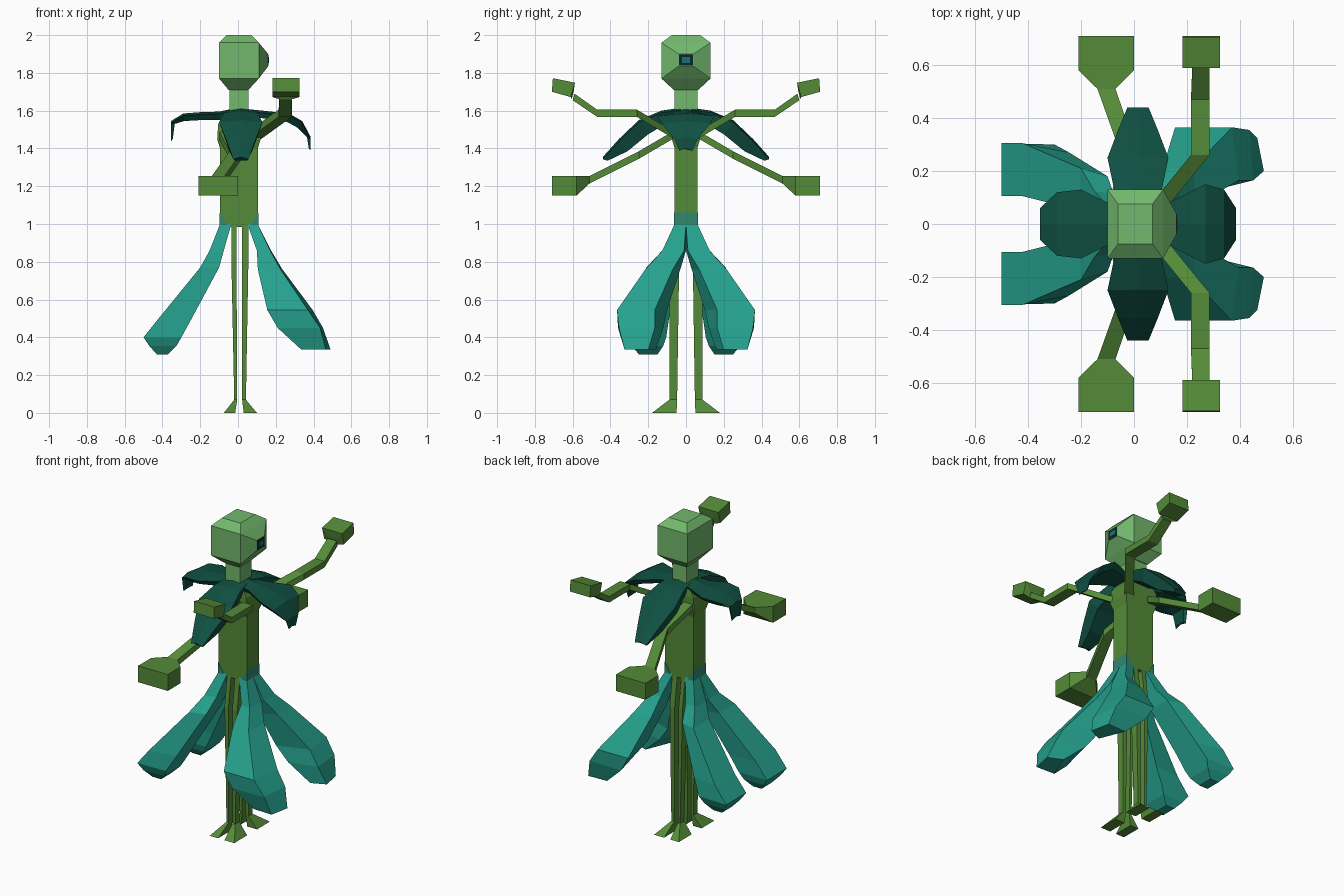
import bpy, bmesh
from mathutils import Vector

if "Cube" in bpy.data.objects:
    bpy.data.objects.remove(bpy.data.objects["Cube"])


def material(name, rgb):
    m = bpy.data.materials.new(name)
    m.diffuse_color = (*rgb, 1)
    m.use_nodes = True
    m.node_tree.nodes["Principled BSDF"].inputs["Base Color"].default_value = m.diffuse_color
    return m


PALE = material("pale green", (0.17, 0.48, 0.15))
STEM = material("stem green", (0.09, 0.26, 0.04))
TEAL = material("petal teal", (0.019, 0.36, 0.27))
DARK = material("leaf dark green", (0.005, 0.08, 0.055))
HIP = material("hip teal", (0.03, 0.25, 0.16))
EYE = material("eye dark", (0.002, 0.02, 0.025))
GLINT = material("eye teal", (0.01, 0.16, 0.18))


def finish(name, bm, *mats):
    bmesh.ops.recalc_face_normals(bm, faces=bm.faces)
    me = bpy.data.meshes.new(name)
    bm.to_mesh(me)
    bm.free()
    for m in mats:
        me.materials.append(m)
    ob = bpy.data.objects.new(name, me)
    bpy.context.collection.objects.link(ob)
    return ob


def loft_bm(rings):
    """Skin a list of equal-sized rings and cap both ends."""
    bm = bmesh.new()
    vs = [[bm.verts.new(p) for p in r] for r in rings]
    n = len(vs[0])
    for a, b in zip(vs, vs[1:]):
        for i in range(n):
            j = (i + 1) % n
            bm.faces.new((a[i], a[j], b[j], b[i]))
    bm.faces.new(vs[0][::-1])
    bm.faces.new(vs[-1])
    return bm


def loft(name, rings, mat):
    return finish(name, loft_bm(rings), mat)


def flat_ring(z, x0, x1, y0, y1):
    return [(x0, y0, z), (x1, y0, z), (x1, y1, z), (x0, y1, z)]


def side_ring(y, x0, x1, z0, z1, lean=0):
    """Upright ring across y; lean shifts the upper edge in y."""
    return [(x0, y, z0), (x1, y, z0), (x1, y + lean, z1), (x0, y + lean, z1)]


def both_sides(name, rings, mat):
    for s, side in ((1, "left"), (-1, "right")):
        loft(side + "_" + name, [[(x, y * s, z) for x, y, z in r] for r in rings], mat)


# Head with a tapered snout drawn out of its +x face
bm = loft_bm([flat_ring(1.71, -.05, .055, -.065, .065),
              flat_ring(1.77, -.10, .11, -.13, .13),
              flat_ring(1.96, -.10, .11, -.13, .13),
              flat_ring(2.0, -.06, .07, -.075, .075)])
bmesh.ops.recalc_face_normals(bm, faces=bm.faces)
bm.normal_update()
face = max(bm.faces, key=lambda f: f.normal.x)
snout = bmesh.ops.extrude_discrete_faces(bm, faces=[face])["faces"][0]
for v in snout.verts:
    v.co = Vector((.16, .04 if v.co.y > 0 else -.04, 1.90 if v.co.z > 1.87 else 1.835))
finish("head", bm, PALE)

# Eye plates
for name, x, w, z0, z1, mat in (("eye", .162, .038, 1.838, 1.897, EYE),
                                ("eye_glint", .164, .022, 1.853, 1.883, GLINT)):
    loft(name, [flat_ring(z0, .157, x, -w, w), flat_ring(z1, .157, x, -w, w)], mat)

# Neck
loft("neck", [flat_ring(1.57, -.045, .055, -.06, .06),
              flat_ring(1.72, -.045, .055, -.06, .06)], PALE)

# Body, narrowing at the shoulders
loft("body", [flat_ring(.985, -.095, .105, -.06, .06),
              flat_ring(1.40, -.095, .105, -.06, .06),
              flat_ring(1.45, -.11, .12, -.075, .075),
              flat_ring(1.53, -.105, .11, -.075, .075),
              flat_ring(1.60, -.06, .07, -.06, .06)], STEM)

# Hip patches where the petals join the body
for name, x, s in (("back_hip", -.095, -1), ("front_hip", .105, 1)):
    bm = bmesh.new()
    e = .003
    bot, top, mid = [], [], []
    for y in (-.06 - e, .06 + e):
        bot.append(bm.verts.new((x + s * e, y, .984)))
        top.append(bm.verts.new((x + s * e, y, 1.06)))
        mid.append(bm.verts.new((x - s * .045, y, .984)))
    bm.faces.new((bot[0], bot[1], top[1], top[0]))
    bm.faces.new((bot[0], bot[1], mid[1], mid[0]))
    for k in (0, 1):
        bm.faces.new((bot[k], top[k], mid[k]))
    bm.faces.new((mid[0], mid[1], top[1], top[0]))
    finish(name, bm, HIP)

# Four thin legs with splayed feet: x ranges at hip, ankle and sole
for name, hip, ankle, sole in (
        ("back_leg", (-.035, -.008), (-.02, -.004), (-.075, -.015)),
        ("front_leg", (.02, .055), (.022, .042), (.03, .10))):
    both_sides(name, [flat_ring(.99, *hip, .02, .06),
                      flat_ring(.80, *hip, .036, .086),
                      flat_ring(.07, *ankle, .047, .088),
                      flat_ring(.0, *sole, .05, .18)], STEM)

# Large skirt petals: z, then outer-top, inner-top, inner-under, outer-under corners
FRONT_PETAL = (
    (1.0, .105, .06, .105, 0, .05, 0, .05, .06),
    (.86, .17, .125, .175, .01, .10, 0, .10, .11),
    (.76, .225, .215, .235, .07, .12, .03, .105, .20),
    (.545, .37, .365, .395, .165, .20, .10, .155, .365),
    (.45, .435, .355, .45, .165, .27, .12, .21, .36),
    (.335, .465, .325, .49, .20, .40, .16, .335, .32))
BACK_PETAL = (
    (1.0, -.095, .06, -.095, 0, -.035, 0, -.035, .06),
    (.86, -.15, .125, -.15, .01, -.075, 0, -.075, .11),
    (.77, -.20, .21, -.20, .05, -.10, .03, -.10, .18),
    (.50, -.42, .305, -.42, .105, -.245, .09, -.245, .27),
    (.40, -.50, .305, -.50, .105, -.30, .105, -.30, .30),
    (.355, -.47, .285, -.47, .12, -.325, .12, -.325, .28),
    (.31, -.43, .25, -.43, .15, -.37, .15, -.37, .25))
for name, table in (("front_petal", FRONT_PETAL), ("back_petal", BACK_PETAL)):
    rings = [[(r[i], r[i + 1], r[0]) for i in (1, 3, 5, 7)] for r in table]
    both_sides(name, rings, TEAL)


# Collar leaves: (distance, top z, half width, under distance, under z)
def leaf(name, stations, place):
    rings = []
    for d, z, w, du, zu in stations:
        rings.append([place(d, -w, z - .012), place(d, 0, z), place(d, w, z - .012),
                      place(du, w * .8, zu), place(du, -w * .8, zu)])
    loft(name, rings, DARK)


leaf("front_collar_leaf", ((.03, 1.61, .07, .03, 1.57), (.13, 1.60, .08, .13, 1.56),
                           (.27, 1.585, .15, .26, 1.54), (.34, 1.545, .13, .315, 1.51),
                           (.385, 1.46, .06, .365, 1.46), (.385, 1.40, .035, .375, 1.40)),
     lambda d, w, z: (d, w, z))
leaf("back_collar_leaf", ((.03, 1.61, .07, .03, 1.57), (.10, 1.595, .08, .10, 1.55),
                          (.20, 1.592, .13, .20, 1.55), (.29, 1.585, .12, .285, 1.545),
                          (.355, 1.545, .06, .335, 1.53), (.355, 1.45, .045, .345, 1.45)),
     lambda d, w, z: (-d, w, z))
for s, side in ((1, "left"), (-1, "right")):
    leaf(side + "_collar_leaf",
         ((.03, 1.615, .07, .03, 1.57), (.13, 1.60, .09, .09, 1.54),
          (.25, 1.55, .115, .20, 1.475), (.355, 1.45, .075, .31, 1.385),
          (.44, 1.355, .04, .415, 1.335)),
         lambda d, w, z: (.015 + w, s * d, z))

# Raised front arms with block hands
both_sides("front_arm", [side_ring(.02, .03, .09, 1.43, 1.48),
                         side_ring(.07, .06, .13, 1.455, 1.495),
                         side_ring(.26, .215, .285, 1.567, 1.605),
                         side_ring(.47, .215, .285, 1.567, 1.605),
                         side_ring(.60, .22, .285, 1.655, 1.69, -.01)], STEM)
both_sides("front_hand", [side_ring(.605, .22, .285, 1.66, 1.70, -.01),
                          side_ring(.61, .183, .325, 1.672, 1.748, -.022),
                          side_ring(.71, .183, .325, 1.70, 1.772, -.005)], STEM)

# Lowered back arms with flared block hands
both_sides("back_arm", [side_ring(.02, -.10, -.04, 1.46, 1.51),
                        side_ring(.07, -.10, -.04, 1.45, 1.49),
                        side_ring(.25, -.045, .02, 1.345, 1.385),
                        side_ring(.51, -.138, -.07, 1.215, 1.255)], STEM)
both_sides("back_hand", [side_ring(.51, -.138, -.07, 1.215, 1.255),
                         side_ring(.58, -.21, 0, 1.15, 1.255),
                         side_ring(.71, -.21, 0, 1.15, 1.255)], STEM)
